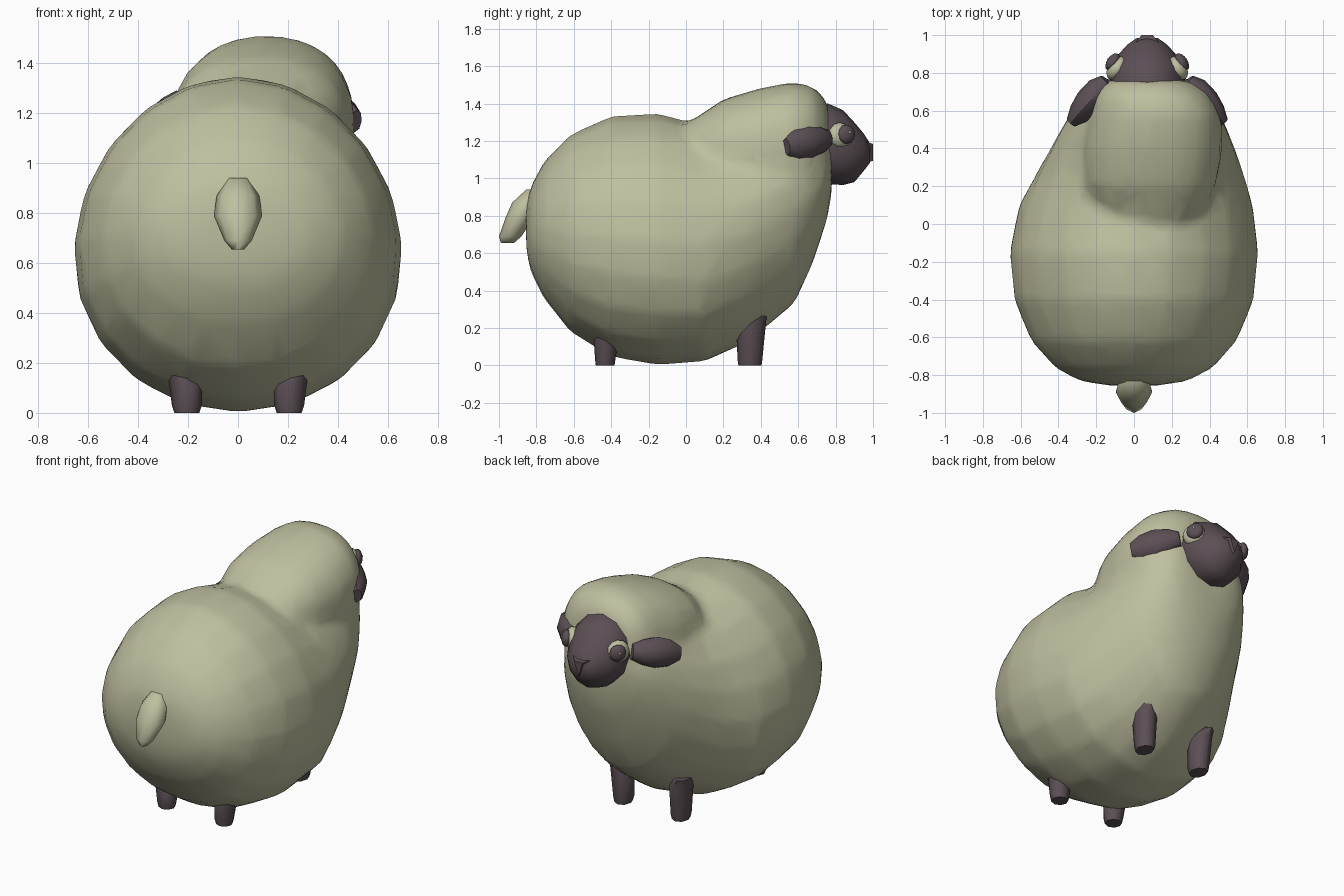
import bpy, bmesh
from math import cos, sin, pi, radians, copysign
from mathutils import Vector, Matrix

cube = bpy.data.objects.get("Cube")
if cube:
    bpy.data.objects.remove(cube, do_unlink=True)


def material(name, rgb):
    m = bpy.data.materials.new(name)
    m.use_nodes = True
    m.diffuse_color = (*rgb, 1)
    m.node_tree.nodes["Principled BSDF"].inputs["Base Color"].default_value = (*rgb, 1)
    return m


WOOL = material("cream wool", (0.52, 0.52, 0.35))
DARK = material("dark skin", (0.105, 0.078, 0.09))
GLINT = material("eye glint", (0.8, 0.8, 0.75))
HEAD_X = 0.07  # the head sits slightly off the middle


def finish(name, bm, mat, angle=70, matrix=None):
    bmesh.ops.recalc_face_normals(bm, faces=bm.faces)
    if matrix:
        bm.transform(matrix)
    me = bpy.data.meshes.new(name)
    bm.to_mesh(me)
    bm.free()
    me.materials.append(mat)
    ob = bpy.data.objects.new(name, me)
    bpy.context.collection.objects.link(ob)
    bpy.ops.object.select_all(action="DESELECT")
    ob.select_set(True)
    bpy.context.view_layer.objects.active = ob
    bpy.ops.object.shade_smooth_by_angle(angle=radians(angle))
    return ob


def loft(name, rings, mat, sides=20, axis="z", angle=70, matrix=None,
         power=1.0, droop=lambda t: 0):
    """Rings are (position along axis, centre u, centre v, radius u, radius v).
    A power under 1 squares the section; droop widens its lower half."""
    bm = bmesh.new()
    loops = []
    for t, u, v, ru, rv in rings:
        loop = []
        for i in range(sides):
            a = 2 * pi * i / sides + pi / 2
            c, s = (copysign(abs(f) ** power, f) for f in (cos(a), sin(a)))
            p, q = u + ru * c * (1 - droop(t) * s), v + rv * s
            loop.append(bm.verts.new((p, t, q) if axis == "y" else (p, q, t)))
        loops.append(loop)
    for a, b in zip(loops, loops[1:]):
        for i in range(sides):
            j = (i + 1) % sides
            bm.faces.new((a[i], a[j], b[j], b[i]))
    for end in (loops[0], loops[-1]):
        bmesh.ops.poke(bm, faces=[bm.faces.new(end)])
    return finish(name, bm, mat, angle, matrix)


def ball(name, centre, radii, mat, segments=12, rings=8, turn=None):
    bm = bmesh.new()
    bmesh.ops.create_uvsphere(bm, u_segments=segments, v_segments=rings, radius=1)
    m = Matrix.Translation(centre)
    if turn:
        m = m @ turn
    return finish(name, bm, mat, 60, m @ Matrix.Diagonal((*radii, 1)))


# Round woolly body, from rump to chest: (y, bottom z, top z, half width, x shift)
outline = [(-0.855, 0.62, 0.86, 0.14, 0), (-0.83, 0.5, 0.96, 0.29, 0),
           (-0.76, 0.36, 1.09, 0.42, 0), (-0.62, 0.18, 1.235, 0.545, 0),
           (-0.4, 0.045, 1.335, 0.635, 0), (-0.15, 0, 1.35, 0.66, 0),
           (0.1, 0.02, 1.28, 0.62, 0.01), (0.3, 0.11, 1.26, 0.535, 0.035),
           (0.45, 0.22, 1.29, 0.465, 0.05), (0.58, 0.33, 1.33, 0.4, 0.06),
           (0.68, 0.55, 1.33, 0.335, 0.065), (0.755, 0.78, 1.28, 0.265, 0.07),
           (0.78, 0.93, 1.2, 0.17, 0.07)]
body = loft("body", [(y, x, (lo + hi) / 2, w, (hi - lo) / 2) for y, lo, hi, w, x in outline],
            WOOL, axis="y", droop=lambda y: max(-0.12, min(0.06, 0.11 - 0.5 * y)))

# Woolly neck and crown, merged into the body with a crease behind
neck = loft("neck_wool", [(0.0, 0.1, 1.2, 0.16, 0.09), (0.08, 0.09, 1.15, 0.28, 0.195),
                          (0.2, 0.085, 1.14, 0.35, 0.285), (0.4, 0.1, 1.15, 0.37, 0.335),
                          (0.57, 0.115, 1.17, 0.35, 0.345), (0.68, 0.1, 1.18, 0.31, 0.315),
                          (0.75, 0.08, 1.19, 0.235, 0.23), (0.77, 0.07, 1.19, 0.15, 0.15)],
            WOOL, axis="y", power=0.86)
body.select_set(True)
bpy.context.view_layer.objects.active = body
bpy.ops.object.join()
remesh = body.modifiers.new("merge", "REMESH")
remesh.mode = "VOXEL"
remesh.voxel_size = 0.035
remesh.use_smooth_shade = True
soften = body.modifiers.new("soften", "SMOOTH")
soften.factor = 0.5
soften.iterations = 4
body.modifiers.new("simplify", "DECIMATE").ratio = 0.15

# Tail
loft("tail", [(0.655, 0, -0.955, 0.025, 0.035), (0.69, 0, -0.94, 0.055, 0.06),
              (0.79, 0, -0.89, 0.097, 0.075), (0.87, 0, -0.85, 0.085, 0.08),
              (0.94, 0, -0.81, 0.045, 0.045)], WOOL, sides=8)

# Face and nose
loft("head", [(0.66, HEAD_X, 1.19, 0.19, 0.21), (0.76, HEAD_X, 1.185, 0.2, 0.215),
              (0.84, HEAD_X, 1.165, 0.185, 0.2), (0.9, HEAD_X, 1.14, 0.15, 0.16),
              (0.95, HEAD_X, 1.14, 0.105, 0.1), (0.985, HEAD_X, 1.135, 0.055, 0.05)],
     DARK, sides=12, axis="y", angle=50)
loft("nose", [(0.94, HEAD_X, 1.16, 0.09, -0.085), (1.0, HEAD_X, 1.155, 0.035, -0.06)],
     DARK, sides=3, axis="y", angle=30)

for side, s in (("left", 1), ("right", -1)):
    # Drooping leaf-shaped ears
    root, tip = Vector((HEAD_X + s * 0.21, 0.755, 1.215)), Vector((HEAD_X + s * 0.4, 0.54, 1.17))
    along = (tip - root).normalized()
    across = Vector((0, 0, 1)).cross(along).normalized()
    up = along.cross(across)
    frame = Matrix.Translation(root) @ Matrix((across, up, along)).transposed().to_4x4()
    loft("ear_" + side, [(0, 0, 0, 0.045, 0.05), (0.06, 0, 0, 0.075, 0.08),
                         (0.15, 0, 0, 0.078, 0.1), (0.23, 0, 0, 0.06, 0.085),
                         (0.295, 0, 0, 0.03, 0.045)], DARK, sides=8, angle=45, matrix=frame)

    # Eyes with dark pupils and small glints
    out = Vector((s * 0.8, 0.55, 0.08)).normalized()
    turn = out.to_track_quat("Z", "Y").to_matrix().to_4x4()
    eye = Vector((HEAD_X + s * 0.162, 0.825, 1.23))
    ball("eyeball_" + side, eye, (0.07, 0.07, 0.045), WOOL, turn=turn)
    pupil = eye + out * 0.026 + Vector((0, 0.018, 0.004))
    ball("pupil_" + side, pupil, (0.052, 0.052, 0.03), DARK, turn=turn)
    ball("glint_" + side, pupil + out * 0.028 + Vector((0, 0, 0.008)),
         (0.007, 0.007, 0.005), GLINT, 6, 4, turn)

    # Short legs, narrowing towards the hooves: (place, y, top, foot radius, knee radius)
    for place, y, top, foot, knee in (("rear", -0.432, 0.17, 0.05, 0.066),
                                      ("front", 0.342, 0.28, 0.062, 0.08)):
        x = s * 0.205
        loft(f"{place}_leg_{side}",
             [(0, x, y, 0.05, foot), (0.03, x, y, 0.06, foot + 0.004),
              (top * 0.8, x + s * 0.005, y + 0.005, 0.068, knee),
              (top, x + s * 0.03, y + 0.01, 0.045, knee)],
             DARK, sides=8, angle=60)
